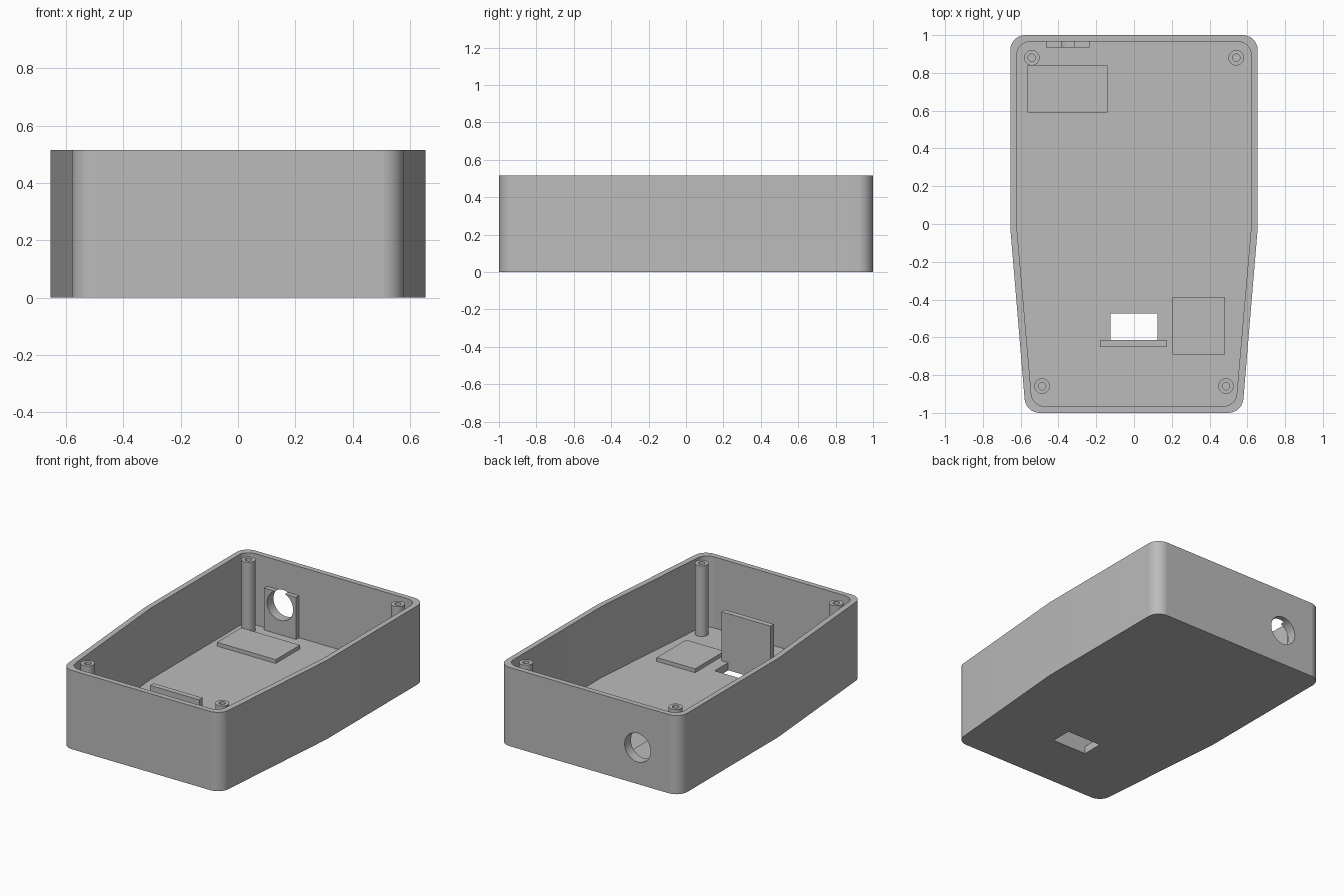
import bpy, bmesh, math
from mathutils import Vector, Matrix

old = bpy.data.objects.get("Cube")
if old:
    bpy.data.objects.remove(old, do_unlink=True)

HEIGHT, FLOOR, WALL = 0.515, 0.05, 0.035

grey = bpy.data.materials.new("plain grey plastic")
grey.use_nodes = True
grey.diffuse_color = (0.5, 0.5, 0.5, 1)
grey.node_tree.nodes["Principled BSDF"].inputs["Base Color"].default_value = (0.5, 0.5, 0.5, 1)


def finish(name, bm):
    mesh = bpy.data.meshes.new(name)
    bmesh.ops.recalc_face_normals(bm, faces=bm.faces)
    bm.to_mesh(mesh)
    bm.free()
    mesh.materials.append(grey)
    obj = bpy.data.objects.new(name, mesh)
    bpy.context.collection.objects.link(obj)
    return obj


def box(name, x0, x1, y0, y1, z0, z1):
    bm = bmesh.new()
    size = Matrix.Diagonal((x1 - x0, y1 - y0, z1 - z0, 1))
    mid = Matrix.Translation(((x0 + x1) / 2, (y0 + y1) / 2, (z0 + z1) / 2))
    bmesh.ops.create_cube(bm, size=1, matrix=mid @ size)
    return finish(name, bm)


def cylinder(name, center, radius, depth, along_y=False):
    bm = bmesh.new()
    turn = Matrix.Rotation(math.pi / 2 if along_y else 0, 4, 'X')
    bmesh.ops.create_cone(bm, cap_ends=True, segments=40, radius1=radius, radius2=radius,
                          depth=depth, matrix=Matrix.Translation(center) @ turn)
    return finish(name, bm)


def rounded_corner(prev, p, nxt, radius, steps=10):
    # Arc tangent to both sides of a corner
    a, b = (prev - p).normalized(), (nxt - p).normalized()
    half = a.angle(b) / 2
    center = p + (a + b).normalized() * radius / math.sin(half)
    start = p + a * radius / math.tan(half) - center
    sweep = math.pi - 2 * half
    turn = [Matrix.Rotation(sweep * i / steps, 2) for i in range(steps + 1)]
    return [center + t @ start for t in turn]


def tapered_prism(name, inset, radius, z0, z1):
    # Straight at the back, narrowing from the middle towards the front
    wide, narrow, end = 0.655 - inset, 0.573 - inset, 1 - inset
    corners = [Vector(c) for c in ((wide, end), (-wide, end), (-wide, -0.02),
                                   (-narrow, -end), (narrow, -end), (wide, -0.02))]
    outline = []
    for i, p in enumerate(corners):
        if i in (2, 5):
            outline.append(p)
        else:
            outline += rounded_corner(corners[i - 1], p, corners[(i + 1) % 6], radius)
    bm = bmesh.new()
    base = bm.faces.new([bm.verts.new((p.x, p.y, z0)) for p in outline])
    top = bmesh.ops.extrude_face_region(bm, geom=[base])["geom"]
    bmesh.ops.translate(bm, vec=(0, 0, z1 - z0),
                        verts=[v for v in top if isinstance(v, bmesh.types.BMVert)])
    return finish(name, bm)


def cut(obj, cutters):
    bpy.context.view_layer.objects.active = obj
    for c in cutters:
        mod = obj.modifiers.new("cut", 'BOOLEAN')
        mod.operation, mod.solver, mod.object = 'DIFFERENCE', 'EXACT', c
        bpy.ops.object.modifier_apply(modifier=mod.name)
        bpy.data.objects.remove(c, do_unlink=True)


def smooth(obj):
    bpy.ops.object.select_all(action='DESELECT')
    obj.select_set(True)
    bpy.context.view_layer.objects.active = obj
    bpy.ops.object.shade_smooth_by_angle(angle=math.radians(30))
    obj.modifiers.new("even shading", 'WEIGHTED_NORMAL').keep_sharp = True


def round_port():
    return cylinder("port_cutter", (-0.35, 0.96, 0.238), 0.094, 0.2, along_y=True)


# Open case with a round port in the back and a slot in the floor
case = tapered_prism("case_shell", 0, 0.08, 0, HEIGHT)
cut(case, [tapered_prism("cavity_cutter", WALL, 0.07, FLOOR, HEIGHT + 0.1),
           round_port(),
           box("slot_cutter", -0.125, 0.125, -0.615, -0.475, -0.1, 0.1)])
smooth(case)

# Reinforcing plate around the port
port_plate = box("port_plate", -0.465, -0.235, 0.935, 0.97, FLOOR - 0.01, 0.325)
cut(port_plate, [round_port()])
smooth(port_plate)

# Upright plate beside the slot, and the two raised floor pads
box("upright_plate", -0.18, 0.175, -0.65, -0.615, FLOOR - 0.01, 0.37)
box("back_floor_pad", -0.565, -0.14, 0.59, 0.84, FLOOR - 0.01, 0.075)
box("front_floor_pad", 0.205, 0.483, -0.69, -0.387, FLOOR - 0.01, 0.075)

# Screw posts in the four corners
for end, x, y in (("back", 0.541, 0.88), ("front", 0.487, -0.858)):
    for side, sign in (("left", 1), ("right", -1)):
        z0, z1 = FLOOR - 0.01, HEIGHT - 0.003
        post = cylinder(f"{end}_{side}_screw_post", (sign * x, y, (z0 + z1) / 2), 0.041, z1 - z0)
        cut(post, [cylinder("screw_hole_cutter", (sign * x, y, z1), 0.02, 0.3)])
        smooth(post)
